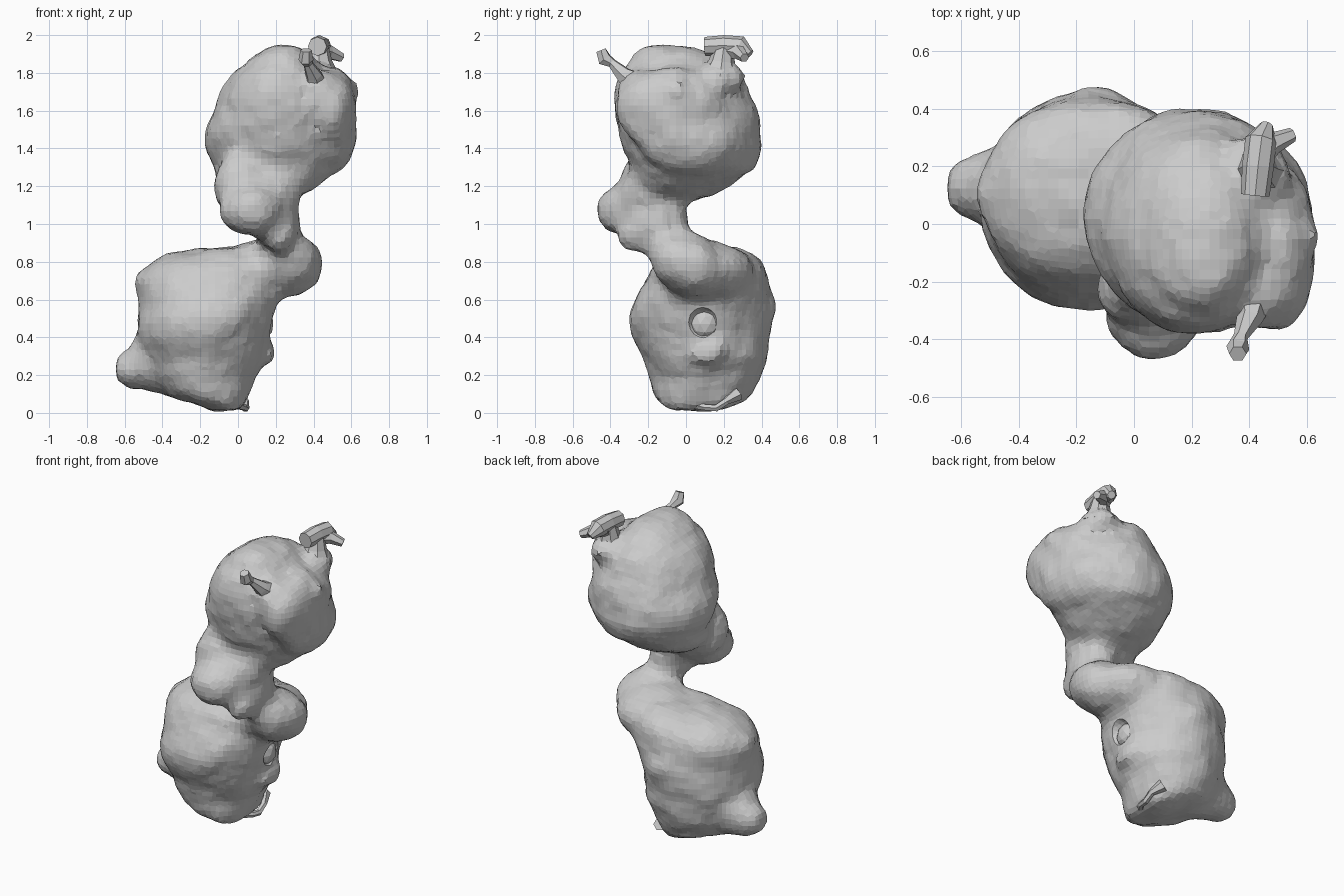
import bpy, bmesh, math
from mathutils import Vector, Matrix


def finish(bm, name):
    bmesh.ops.recalc_face_normals(bm, faces=bm.faces)
    me = bpy.data.meshes.new(name)
    bm.to_mesh(me)
    bm.free()
    ob = bpy.data.objects.new(name, me)
    bpy.context.collection.objects.link(ob)
    return ob


def skin(bm, loops):
    """Close a list of vertex rings into a solid."""
    n = len(loops[0])
    for a, b in zip(loops, loops[1:]):
        for i in range(n):
            j = (i + 1) % n
            bm.faces.new((a[i], a[j], b[j], b[i]))
    bm.faces.new(loops[0][::-1])
    bm.faces.new(loops[-1])


def stack(bm, rings, n=28):
    """Closed lobe from horizontal sections: z, x min, x max, y min, y max."""
    loops = []
    for z, x0, x1, y0, y1 in rings:
        cx, cy, rx, ry = (x0 + x1) / 2, (y0 + y1) / 2, (x1 - x0) / 2, (y1 - y0) / 2
        loops.append([bm.verts.new((cx + rx * math.cos(i * math.tau / n),
                                    cy + ry * math.sin(i * math.tau / n), z)) for i in range(n)])
    skin(bm, loops)


def ball(bm, c, r, tilt=(0, 0, 0), sub=3):
    """Ellipsoid with centre, radii and tilt in degrees."""
    m = Matrix.Translation(c)
    for ax, a in zip("XYZ", tilt):
        m = m @ Matrix.Rotation(math.radians(a), 4, ax)
    bmesh.ops.create_icosphere(bm, subdivisions=sub, radius=1, matrix=m @ Matrix.Diagonal((*r, 1)))


def tube(bm, pts, n=6):
    """Tapered stalk along points x, y, z, radius."""
    loops = []
    for k, p in enumerate(pts):
        d = Vector(pts[min(k + 1, len(pts) - 1)][:3]) - Vector(pts[max(k - 1, 0)][:3])
        q = d.to_track_quat('Z', 'Y')
        loops.append([bm.verts.new(Vector(p[:3]) + q @ Vector(
            (p[3] * math.cos(i * math.tau / n), p[3] * math.sin(i * math.tau / n), 0))) for i in range(n)])
    skin(bm, loops)


# Lumpy main body: two lobes, a neck and side bulges fused into one skin
bm = bmesh.new()
stack(bm, [(0.01, -0.14, 0.02, -0.08, 0.18), (0.05, -0.22, 0.04, -0.13, 0.30),
           (0.09, -0.37, 0.06, -0.17, 0.35), (0.20, -0.46, 0.09, -0.20, 0.40),
           (0.30, -0.50, 0.15, -0.23, 0.43), (0.40, -0.53, 0.16, -0.28, 0.44),
           (0.50, -0.53, 0.19, -0.31, 0.45), (0.60, -0.52, 0.22, -0.27, 0.45),
           (0.70, -0.54, 0.25, -0.22, 0.44), (0.78, -0.49, 0.26, -0.18, 0.42),
           (0.83, -0.41, 0.26, -0.12, 0.37), (0.87, -0.24, 0.25, -0.05, 0.28)])
stack(bm, [(1.12, 0.02, 0.28, -0.25, 0.03), (1.16, -0.05, 0.35, -0.28, 0.16),
           (1.22, -0.11, 0.44, -0.30, 0.26), (1.30, -0.13, 0.54, -0.29, 0.36),
           (1.40, -0.17, 0.60, -0.33, 0.40), (1.50, -0.17, 0.60, -0.36, 0.40),
           (1.60, -0.12, 0.58, -0.38, 0.38), (1.70, -0.09, 0.53, -0.38, 0.33),
           (1.80, -0.02, 0.47, -0.36, 0.29), (1.86, 0.05, 0.42, -0.30, 0.20),
           (1.91, 0.12, 0.37, -0.27, 0.11), (1.94, 0.19, 0.31, -0.22, 0.03)])
ball(bm, (0.26, 0.01, 0.79), (0.19, 0.22, 0.16), (-28, 0, 0))      # shoulder bulge
ball(bm, (0.12, 0.10, 0.75), (0.27, 0.26, 0.16), (0, -4, 0))        # shoulder root
ball(bm, (0.07, -0.30, 1.07), (0.17, 0.18, 0.13))                   # neck front
ball(bm, (0.11, -0.19, 1.16), (0.23, 0.17, 0.15))                   # neck root
ball(bm, (0.01, -0.22, 1.22), (0.14, 0.13, 0.16))                   # neck web
ball(bm, (0.20, -0.16, 1.03), (0.13, 0.17, 0.17))                   # neck core
ball(bm, (0.21, -0.10, 0.93), (0.11, 0.13, 0.12))                   # waist
ball(bm, (0.22, -0.25, 0.94), (0.09, 0.12, 0.09))                   # neck chin
ball(bm, (0.50, -0.08, 1.61), (0.13, 0.30, 0.22))                   # upper ridge
ball(bm, (0.50, 0.00, 1.45), (0.12, 0.26, 0.18))                    # ridge root
ball(bm, (0.42, -0.24, 1.68), (0.13, 0.13, 0.14))
ball(bm, (0.42, 0.18, 1.78), (0.12, 0.14, 0.09))                    # horn root
ball(bm, (-0.54, 0.13, 0.23), (0.125, 0.12, 0.10), (0, 20, 0))      # heel knob
ball(bm, (-0.43, 0.12, 0.27), (0.16, 0.17, 0.16), (0, -35, 0))      # heel root
ball(bm, (-0.12, 0.43, 0.55), (0.10, 0.04, 0.08))                   # back bump
ball(bm, (0.16, 0.11, 0.32), (0.03, 0.09, 0.06))                    # flank bump
for p in [(0.62, -0.04, 1.72), (0.16, 0.17, 0.33), (0.13, -0.10, 0.48),
          (-0.52, 0.10, 0.70), (-0.12, 0.45, 0.56), (0.60, -0.08, 1.45)]:
    ball(bm, p, (0.04, 0.04, 0.04), sub=1)                          # warts
body = finish(bm, "lumpy_body")

# Shallow dimple in the right flank
bm = bmesh.new()
ball(bm, (0.26, 0.09, 0.47), (0.13, 0.10, 0.10))
cutter = finish(bm, "dimple_cutter")
cutter.hide_render = True
cutter.hide_viewport = True

m = body.modifiers.new("fuse", 'REMESH')
m.mode = 'VOXEL'
m.voxel_size = 0.035
m = body.modifiers.new("soften", 'SMOOTH')
m.factor, m.iterations = 0.5, 4
tex = bpy.data.textures.new("lumps", 'CLOUDS')
tex.noise_scale = 0.15
m = body.modifiers.new("lumps", 'DISPLACE')
m.texture, m.texture_coords = tex, 'LOCAL'
m.strength, m.mid_level = 0.03, 0.42
m = body.modifiers.new("dimple", 'BOOLEAN')
m.object, m.operation, m.solver = cutter, 'DIFFERENCE', 'EXACT'

# Knob sitting inside the dimple
bm = bmesh.new()
ball(bm, (0.12, 0.10, 0.47), (0.07, 0.085, 0.085), sub=2)
finish(bm, "dimple_knob")

# Forked fin-like horn at the top rear
bm = bmesh.new()
tube(bm, [(0.43, 0.18, 1.78, 0.11), (0.43, 0.19, 1.86, 0.07), (0.43, 0.20, 1.94, 0.05)], 8)
tube(bm, [(0.42, 0.10, 1.94, 0.05), (0.43, 0.20, 1.945, 0.055), (0.44, 0.29, 1.94, 0.055), (0.46, 0.34, 1.90, 0.025)], 8)
tube(bm, [(0.42, 0.22, 1.92, 0.05), (0.48, 0.28, 1.91, 0.04), (0.55, 0.31, 1.88, 0.025)])
finish(bm, "rear_horn")

# Thin horn at the top front
bm = bmesh.new()
tube(bm, [(0.41, -0.24, 1.72, 0.09), (0.40, -0.33, 1.79, 0.045), (0.37, -0.39, 1.85, 0.025),
          (0.36, -0.43, 1.87, 0.04), (0.36, -0.45, 1.92, 0.03)])
finish(bm, "front_horn")

# Small loop below the base
bm = bmesh.new()
tube(bm, [(-0.02, 0.04, 0.05, 0.03), (0.03, 0.10, 0.03, 0.018), (0.04, 0.16, 0.025, 0.02),
          (0.04, 0.21, 0.06, 0.02), (0.0, 0.27, 0.10, 0.04)])
finish(bm, "base_loop")
